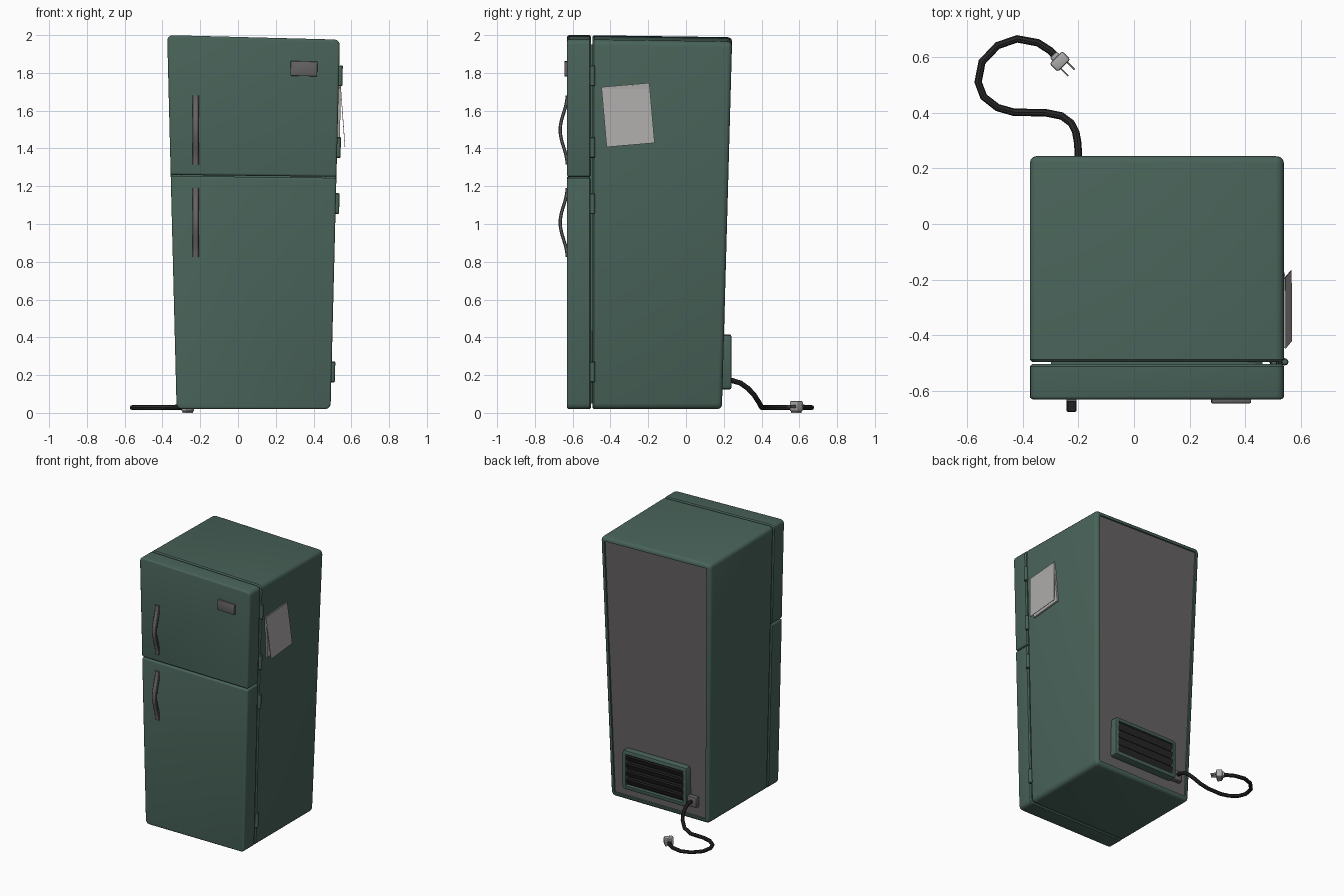
import bpy, bmesh, math
from mathutils import Vector, Matrix

if "Cube" in bpy.data.objects:
    bpy.data.objects.remove(bpy.data.objects["Cube"])


def material(name, rgb):
    m = bpy.data.materials.new(name)
    m.diffuse_color = (*rgb, 1)
    m.use_nodes = True
    m.node_tree.nodes["Principled BSDF"].inputs["Base Color"].default_value = m.diffuse_color
    return m


GREEN = material("dark green enamel", (0.066, 0.125, 0.100))
GRAY = material("mid gray metal", (0.130, 0.122, 0.126))
BLACK = material("black rubber", (0.022, 0.020, 0.021))
PALE = material("pale gray", (0.42, 0.40, 0.40))


def finish(bm, name, *mats):
    bmesh.ops.recalc_face_normals(bm, faces=bm.faces)
    me = bpy.data.meshes.new(name)
    bm.to_mesh(me)
    bm.free()
    for m in mats:
        me.materials.append(m)
    me.shade_smooth()
    me.set_sharp_from_angle(angle=math.radians(35))
    ob = bpy.data.objects.new(name, me)
    bpy.context.collection.objects.link(ob)
    return ob


# The cabinet widens towards the top; its lid leans right and back
def grow(z): return 0.05 * (z - 0.02) / 1.98
def left(z): return -0.325 - grow(z)
def right(z): return 0.49 + grow(z)
def back(z): return 0.19 + 1.1 * grow(z)
def lid(x, y): return 2.0 - 0.024 * (x + 0.375) / 0.915 - 0.014 * max(0, y + 0.5)


def bevel(bm, edges, r, seg=3):
    bmesh.ops.bevel(bm, geom=list(edges), offset=r, segments=seg,
                    profile=0.5, affect='EDGES', clamp_overlap=True)


def facing(bm, d):
    bm.normal_update()
    return max((f for f in bm.faces if f.normal.dot(Vector(d)) > 0.9),
               key=lambda f: f.calc_area())


def shell(y0, y1, zlow, ztop):
    """Tapered box; y1 None means the sloping back; zlow/ztop give z at (x, y)."""
    bm = bmesh.new()
    bmesh.ops.create_cube(bm, size=2)
    for v in bm.verts:
        z = 2.0 if v.co.z > 0 else 0.02
        x = 0.54 if v.co.x > 0 else -0.375
        y = y0 if v.co.y < 0 else (y1 if y1 is not None else back(z))
        z = ztop(x, y) if v.co.z > 0 else zlow(x, y)
        if v.co.y > 0 and y1 is None:
            y = back(z)
        v.co = (right(z) if v.co.x > 0 else left(z), y, z)
    return bm


def depth_edges(bm, test):
    return [e for e in bm.edges
            if abs(e.verts[0].co.y - e.verts[1].co.y) > 0.1
            and test((e.verts[0].co.z + e.verts[1].co.z) / 2)]


def floor(x, y): return 0.02
def seam(x, y): return 1.26 - 0.01 * (x + 0.375) / 0.915

# Cabinet with recessed gray back panel
bm = shell(-0.495, None, floor, lid)
bevel(bm, depth_edges(bm, lambda z: True), 0.03)
bevel(bm, facing(bm, (0, 1, 0)).edges, 0.024)
bevel(bm, facing(bm, (0, -1, 0)).edges, 0.008, 1)
panel = facing(bm, (0, 1, 0))
bmesh.ops.inset_region(bm, faces=[panel], thickness=0.008)
bmesh.ops.inset_region(bm, faces=[panel], thickness=0.001, depth=-0.01)
panel.material_index = 1
finish(bm, "cabinet", GREEN, GRAY)

# Two doors, with tighter rounding at the seam
for name, lo, hi, outer in (
        ("freezer_door", seam, lid, lambda z: z > 1.6),
        ("lower_door", floor, lambda x, y: seam(x, y) - 0.006, lambda z: z < 0.5)):
    bm = shell(-0.63, -0.503, lo, hi)
    bevel(bm, depth_edges(bm, outer), 0.028)
    bevel(bm, depth_edges(bm, lambda z: 1.2 < z < 1.3), 0.012)
    bevel(bm, facing(bm, (0, -1, 0)).edges, 0.022)
    bevel(bm, facing(bm, (0, 1, 0)).edges, 0.008, 1)
    finish(bm, name, GREEN)

# Dark gasket hidden in the gap behind the doors
bm = bmesh.new()
bmesh.ops.create_cube(bm, size=1, matrix=Matrix.Translation((0.082, -0.5, 1.0))
                      @ Matrix.Diagonal((0.76, 0.02, 1.9, 1)))
finish(bm, "door_gasket", GREEN)


def box(name, center, size, mat, r=0.0, rot=None):
    bm = bmesh.new()
    m = Matrix.Translation(center) @ (rot or Matrix())
    bmesh.ops.create_cube(bm, size=1, matrix=m @ Matrix.Diagonal((*size, 1)))
    if r:
        bevel(bm, bm.edges[:], r, 2)
    return finish(bm, name, mat)


# Bowed handles swept with a flat rounded section
def handle(name, ztop, zbot):
    bm = bmesh.new()
    rings, n = [], 16
    for i in range(n + 1):
        t = i / n
        y = -0.629 - 0.037 * (0.5 - 0.5 * math.cos(math.tau * t))
        z = ztop + (zbot - ztop) * t
        rings.append([bm.verts.new((-0.224 + sx * 0.018 * (1 - 0.25 * c),
                                    y + sy * 0.009 * (0.5 + 0.5 * c), z))
                      for sx, sy, c in ((-1, -1, 0), (-1, -1, 1), (1, -1, 1), (1, -1, 0),
                                        (1, 1, 0), (1, 1, 1), (-1, 1, 1), (-1, 1, 0))])
    for a, b in zip(rings, rings[1:]):
        for k in range(8):
            bm.faces.new((a[k], a[(k + 1) % 8], b[(k + 1) % 8], b[k]))
    bm.faces.new(rings[0])
    bm.faces.new(rings[-1])
    finish(bm, name, GRAY)


handle("freezer_handle", 1.68, 1.315)
handle("lower_handle", 1.19, 0.825)

# Blank badge plate
box("badge_plate", (0.349, -0.634, 1.822), (0.142, 0.02, 0.078), GRAY, 0.004,
    Matrix.Rotation(math.radians(1.5), 4, 'Y'))

# Hinge barrels along the right edge
lean = Matrix.Rotation(math.atan(0.05 / 1.98), 4, 'Y')
for i, z in enumerate((1.785, 1.405, 1.108, 0.217)):
    bm = bmesh.new()
    bmesh.ops.create_cone(bm, cap_ends=True, segments=12, radius1=0.013, radius2=0.013,
                          depth=0.11, matrix=Matrix.Translation((right(z) + 0.006, -0.495, z)) @ lean)
    bevel(bm, [e for e in bm.edges if len(e.link_faces) == 2
               and any(len(f.verts) > 4 for f in e.link_faces)], 0.004, 1)
    finish(bm, f"hinge_{i + 1}", GREEN)

# Paper pad on the side, with a top sheet lifting at the bottom
tilt = Matrix.Rotation(math.radians(5), 4, 'X')
box("note_pad", (0.534, -0.307, 1.577), (0.016, 0.25, 0.31), PALE, 0, lean @ tilt)
box("note_sheet", (0.554, -0.307, 1.577), (0.003, 0.255, 0.32), PALE, 0,
    Matrix.Rotation(math.radians(-4.2), 4, 'Y') @ tilt)

# Vent: green frame with dark recess
bm = bmesh.new()
bmesh.ops.create_cube(bm, size=1, matrix=Matrix.Translation((0.095, 0.21, 0.27))
                      @ Matrix.Diagonal((0.53, 0.06, 0.29, 1)))
bevel(bm, [e for e in bm.edges if abs(e.verts[0].co.y - e.verts[1].co.y) > 0.01], 0.018, 2)
bevel(bm, facing(bm, (0, 1, 0)).edges, 0.008, 2)
grille = facing(bm, (0, 1, 0))
bmesh.ops.inset_region(bm, faces=[grille], thickness=0.02)
bmesh.ops.inset_region(bm, faces=[grille], thickness=0.001, depth=-0.028)
grille.material_index = 1
finish(bm, "vent_frame", GREEN, BLACK)

# Slanted vent slats
for i in range(4):
    box(f"vent_slat_{i + 1}", (0.095, 0.226, 0.183 + i * 0.058), (0.475, 0.012, 0.046),
        BLACK, 0, Matrix.Rotation(math.radians(-25), 4, 'X'))

# Cord boot and power cord
box("cord_boot", (-0.2, 0.205, 0.168), (0.085, 0.04, 0.08), GRAY, 0.012)
path = [(-0.2, 0.21, 0.172), (-0.2, 0.25, 0.17), (-0.202, 0.29, 0.157), (-0.209, 0.33, 0.128),
        (-0.225, 0.362, 0.093), (-0.26, 0.388, 0.052), (-0.32, 0.4, 0.03), (-0.43, 0.401, 0.028),
        (-0.49, 0.418, 0.028), (-0.54, 0.457, 0.028), (-0.56, 0.51, 0.028), (-0.546, 0.582, 0.028),
        (-0.49, 0.641, 0.028), (-0.42, 0.665, 0.028), (-0.345, 0.651, 0.028),
        (-0.3, 0.622, 0.03), (-0.268, 0.586, 0.035)]
cu = bpy.data.curves.new("cord_path", 'CURVE')
cu.dimensions = '3D'
cu.bevel_depth = 0.0135
cu.bevel_resolution = 2
cu.use_fill_caps = True
sp = cu.splines.new('POLY')
sp.points.add(len(path) - 1)
for p, c in zip(sp.points, path):
    p.co = (*c, 1)
tmp = bpy.data.objects.new("cord_path", cu)
bpy.context.collection.objects.link(tmp)
bpy.context.view_layer.update()
me = bpy.data.meshes.new_from_object(tmp.evaluated_get(bpy.context.evaluated_depsgraph_get()))
bpy.data.objects.remove(tmp)
bm = bmesh.new()
bm.from_mesh(me)
finish(bm, "power_cord", BLACK)

# Plug with two prongs, turned diagonally
turn = Matrix.Rotation(math.radians(-45), 4, 'Z')
mid = Vector((-0.266, 0.584, 0.035))
box("plug_body", mid, (0.042, 0.064, 0.056), PALE, 0.008, turn)
box("plug_collar", mid + turn @ Vector((-0.024, 0, 0)), (0.02, 0.034, 0.036), PALE, 0.006, turn)
box("plug_foot", mid - Vector((0, 0, 0.03)), (0.03, 0.05, 0.01), PALE, 0, turn)
for s in (-1, 1):
    box(f"plug_prong_{(s + 3) // 2}", mid + turn @ Vector((0.036, s * 0.016, 0)),
        (0.044, 0.006, 0.016), GRAY, 0, turn)
